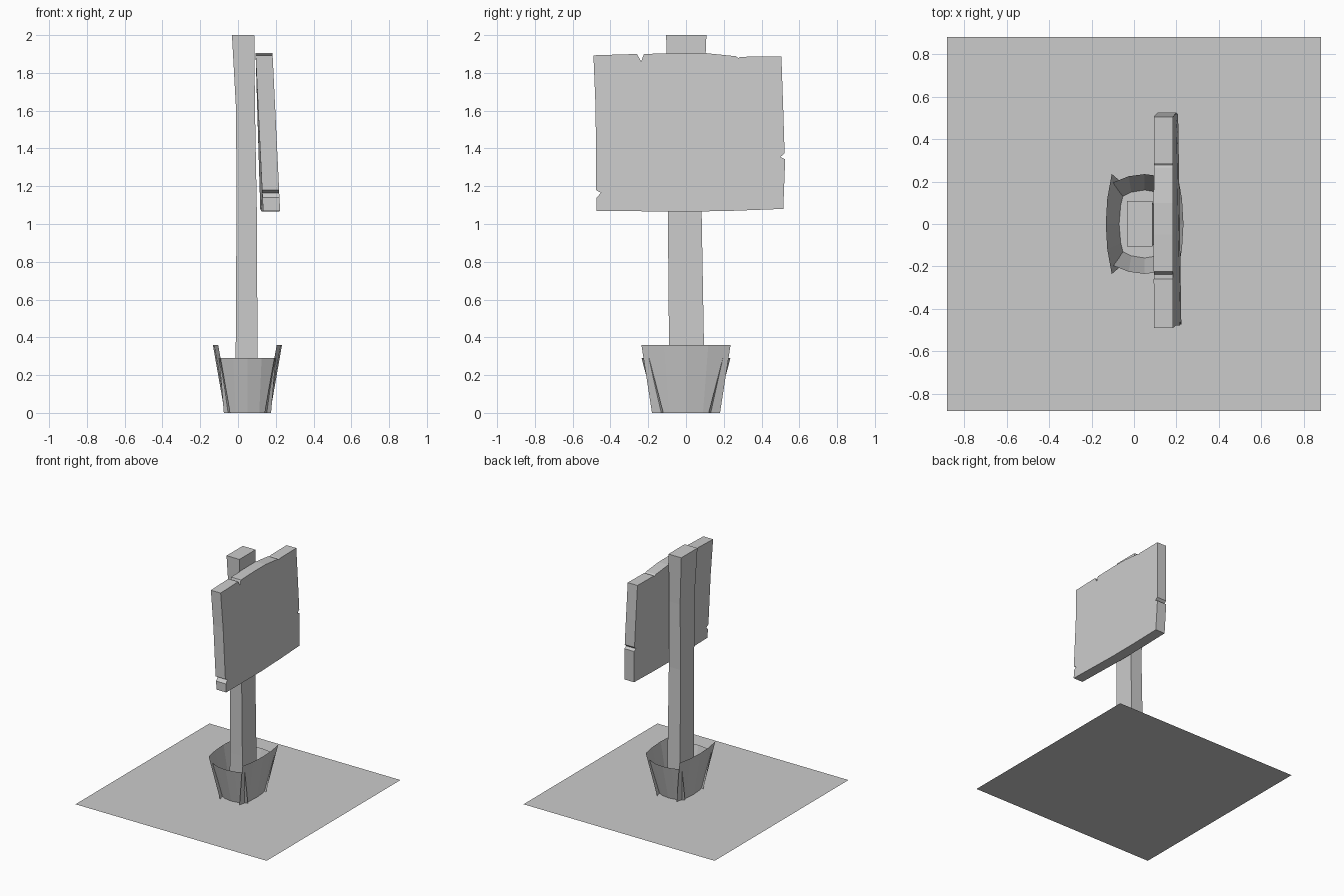
import bpy, bmesh

if "Cube" in bpy.data.objects:
    bpy.data.objects.remove(bpy.data.objects["Cube"])

def make_object(name, verts, faces):
    mesh = bpy.data.meshes.new(name)
    mesh.from_pydata(verts, [], faces)
    bm = bmesh.new()
    bm.from_mesh(mesh)
    bmesh.ops.recalc_face_normals(bm, faces=bm.faces)
    bm.to_mesh(mesh)
    bm.free()
    obj = bpy.data.objects.new(name, mesh)
    bpy.context.collection.objects.link(obj)
    return obj

def loft(name, rings):
    """Closed solid through a list of equal-length rings."""
    n = len(rings[0])
    verts = [p for ring in rings for p in ring]
    faces = [list(range(n)), list(range(len(verts) - n, len(verts)))]
    for r in range(len(rings) - 1):
        for i in range(n):
            j = (i + 1) % n
            faces.append([r * n + i, r * n + j, (r + 1) * n + j, (r + 1) * n + i])
    return make_object(name, verts, faces)

# Flat base sheet
make_object("base_sheet",
            [(-.88, -.88, 0), (.88, -.88, 0), (.88, .88, 0), (-.88, .88, 0)],
            [(0, 1, 2, 3)])

# Slightly bent wooden post: z, x range, y range
sections = [(0, -.015, .105, -.09, .10), (.36, -.012, .103, -.09, .095),
            (1.05, -.008, .10, -.096, .083), (1.6, -.01, .09, -.098, .092),
            (2, -.032, .086, -.105, .108)]
loft("post", [[(a, c, z), (b, c, z), (b, d, z), (a, d, z)]
              for z, a, b, c, d in sections])

# Notched sign board: outline in y, z, leaning outward towards the bottom
outline = [(-.49, 1.893), (-.26, 1.9), (-.237, 1.86), (-.223, 1.9), (-.05, 1.905),
           (.1, 1.905), (.265, 1.888), (.277, 1.878), (.287, 1.885), (.505, 1.888),
           (.515, 1.6), (.522, 1.375), (.5, 1.355), (.525, 1.342), (.515, 1.08),
           (.25, 1.07), (0, 1.065), (-.473, 1.07), (-.473, 1.14), (-.45, 1.165),
           (-.477, 1.18), (-.478, 1.6)]

def board_point(y, z, thickness):
    drop = (1.9 - z) / .83
    return (.093 + thickness + drop * (.04 - .015 * (y + .48)), y, z)

loft("sign_board", [[board_point(y, z, t) for y, z in outline] for t in (0, .09)])

# Flared curved plates around the foot of the post
CX = .05

def plate(name, axis, side, height, low, high, segments=4):
    """low / high: (half width, middle distance, end distance)."""
    verts = []
    for z, (half, mid, end) in ((0, low), (height, high)):
        for i in range(segments + 1):
            t = 2 * i / segments - 1
            out = side * (mid + (end - mid) * t * t)
            verts.append((CX + out, half * t, z) if axis == "x"
                         else (CX + half * t, out, z))
    n = segments + 1
    faces = [(i, i + 1, n + i + 1, n + i) for i in range(segments)]
    return make_object(name, verts, faces)

for side, word in ((-1, "left"), (1, "right")):
    plate("foot_plate_" + word, "x", side, .36, (.18, .12, .09), (.236, .183, .155))
for side, word in ((-1, "front"), (1, "back")):
    plate("foot_plate_" + word, "y", side, .29, (.125, .16, .12), (.15, .235, .195))
